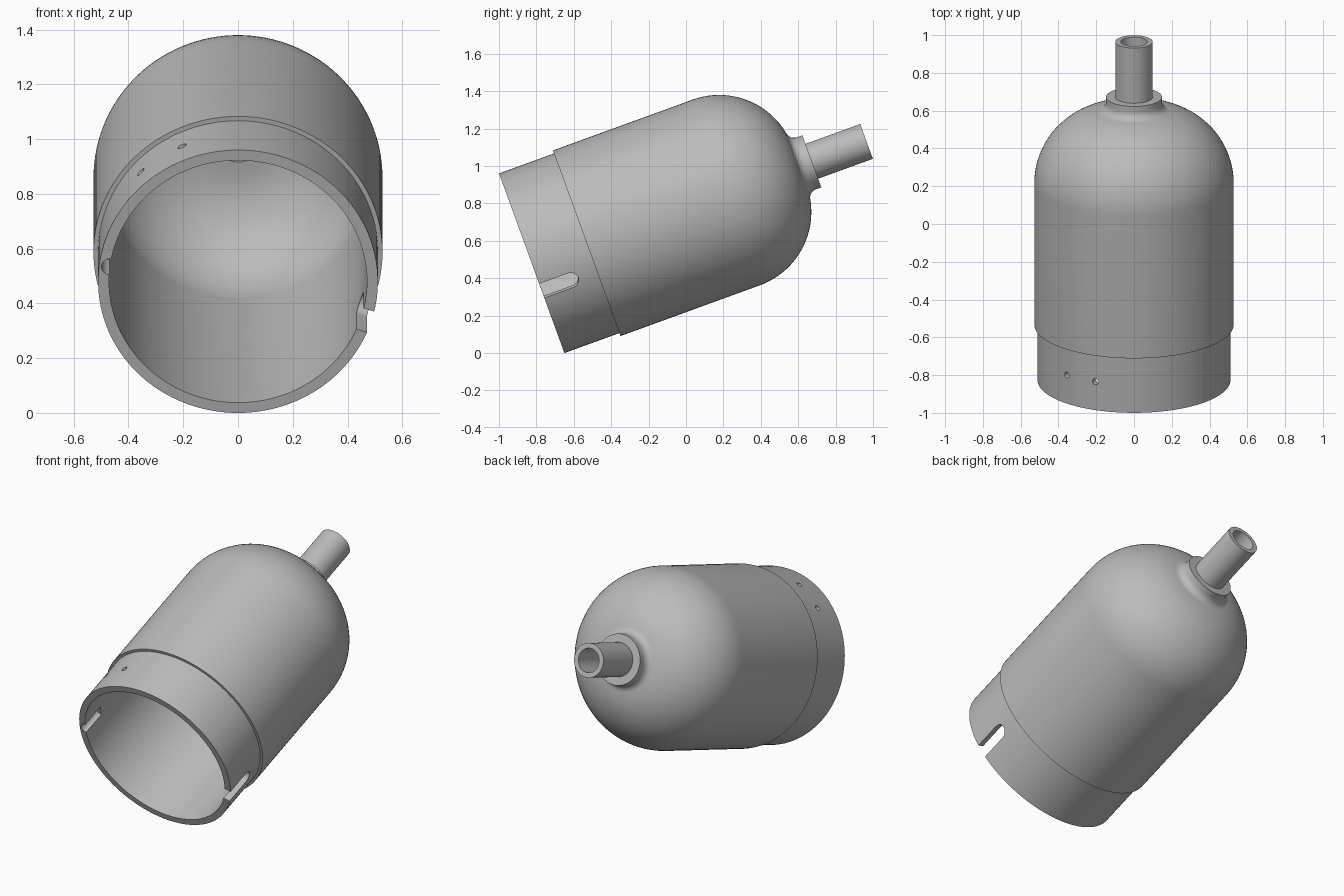
import bpy
import bmesh
from math import sin, cos, pi, radians
from mathutils import Matrix, Vector

cube = bpy.data.objects.get("Cube")
if cube:
    bpy.data.objects.remove(cube, do_unlink=True)

grey = bpy.data.materials.new("satin grey")
grey.use_nodes = True
grey.diffuse_color = (0.5, 0.5, 0.5, 1)
grey.node_tree.nodes["Principled BSDF"].inputs["Base Color"].default_value = (0.5, 0.5, 0.5, 1)

# Local z runs from the open rim to the cable end; local -y is the upper side
PLACE = Matrix.Translation((0, -0.825, 0.48)) @ Matrix.Rotation(radians(-70), 4, 'X')
SEGMENTS = 128


def make_object(name, bm):
    bmesh.ops.recalc_face_normals(bm, faces=bm.faces)
    mesh = bpy.data.meshes.new(name)
    bm.to_mesh(mesh)
    bm.free()
    mesh.materials.append(grey)
    obj = bpy.data.objects.new(name, mesh)
    bpy.context.collection.objects.link(obj)
    return obj


def lathe(name, profile):
    """Revolve a closed (radius, height) outline around local z."""
    bm = bmesh.new()
    rings = []
    for i in range(SEGMENTS):
        a = 2 * pi * i / SEGMENTS
        rings.append([bm.verts.new((r * cos(a), r * sin(a), h)) for r, h in profile])
    n = len(profile)
    for i in range(SEGMENTS):
        p, q = rings[i], rings[(i + 1) % SEGMENTS]
        for j in range(n):
            k = (j + 1) % n
            bm.faces.new((p[j], q[j], q[k], p[k]))
    return make_object(name, bm)


def arc(cr, ch, radius, start, end, steps):
    angles = [radians(start + (end - start) * i / steps) for i in range(steps + 1)]
    return [(cr + radius * cos(a), ch + radius * sin(a)) for a in angles]


def radial(angle):
    """Frame whose z points outward; angle is measured up from +x."""
    a = radians(angle)
    out = Vector((cos(a), -sin(a), 0))
    along = Vector((0, 0, 1))
    side = along.cross(out)
    return Matrix((along, side, out)).transposed().to_4x4()


def cylinder(bm, radius, length, matrix):
    bmesh.ops.create_cone(bm, cap_ends=True, segments=32, radius1=radius,
                          radius2=radius, depth=length, matrix=matrix)


def cut(target, name, bm):
    cutter = make_object(name, bm)
    cutter.hide_render = True
    mod = target.modifiers.new(name, 'BOOLEAN')
    mod.operation = 'DIFFERENCE'
    mod.solver = 'EXACT'
    mod.object = cutter
    bpy.context.view_layer.objects.active = target
    bpy.ops.object.modifier_apply(modifier=mod.name)
    bpy.data.objects.remove(cutter, do_unlink=True)


# Hollow shell: stepped collar, rounded shoulder, flared neck and bored top
outer = [(0.511, 0), (0.511, 0.313), (0.528, 0.313)]
shoulder = arc(0.111, 1.107, 0.417, 0, 78, 20)
neck = arc(0.196, 1.564, 0.048, 270, 180, 8)[1:]
top = [(0.148, 1.594), (0.07, 1.594)]
inner = [(0.07, 1.467)] + arc(0.111, 1.107, 0.36, 90, 0, 20) + [(0.471, 0)]
shell = lathe("holder_shell", outer + shoulder + neck + top + inner)

# Cable stem
stem = lathe("cable_stem", [(0.099, 1.58), (0.099, 1.905), (0.07, 1.905), (0.07, 1.58)])

# Round-ended slot through the collar
bm = bmesh.new()
frame = radial(-18)
slot_r, slot_end = 0.0425, 0.165
outline = [(-0.1, -slot_r)]
outline += arc(slot_end, 0, slot_r, -90, 90, 16)
outline += [(-0.1, slot_r)]
base = bm.faces.new([bm.verts.new((x, y, 0.4)) for x, y in outline])
extruded = bmesh.ops.extrude_face_region(bm, geom=[base])["geom"]
bmesh.ops.translate(bm, vec=(0, 0, 0.2),
                    verts=[v for v in extruded if isinstance(v, bmesh.types.BMVert)])
bmesh.ops.transform(bm, matrix=frame, verts=bm.verts)
cut(shell, "slot_cutter", bm)

# Blind groove inside the opposite wall
bm = bmesh.new()
groove = radial(173).to_3x3() @ Vector((0.04, 0, 0.471))
cylinder(bm, 0.031, 0.24, Matrix.Translation(groove))
cut(shell, "groove_cutter", bm)

# Two small screw holes in the collar
for angle in (113.6, 134):
    bm = bmesh.new()
    frame = radial(angle)
    cylinder(bm, 0.017, 0.2, frame @ Matrix.Translation((0.16, 0, 0.5)))
    cut(shell, "screw_hole_cutter", bm)

# Tilt into place and shade
for obj in (shell, stem):
    obj.matrix_world = PLACE
    bpy.ops.object.select_all(action='DESELECT')
    obj.select_set(True)
    bpy.context.view_layer.objects.active = obj
    bpy.ops.object.shade_smooth_by_angle(angle=radians(30))
